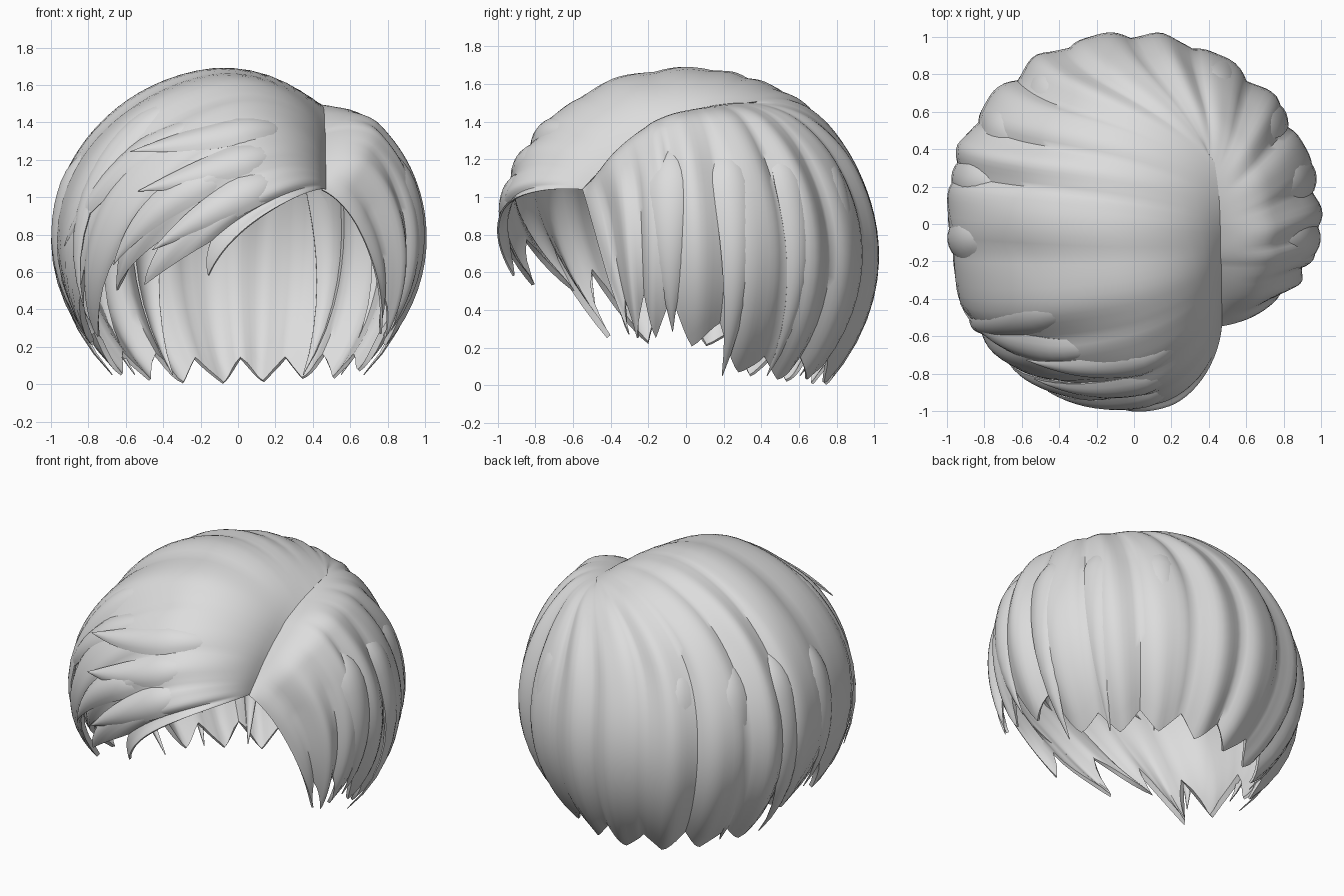
import bpy, bmesh, math, random
from mathutils import Vector

random.seed(4)
cube = bpy.data.objects.get("Cube")
if cube:
    bpy.data.objects.remove(cube, do_unlink=True)

hair = bpy.data.materials.new("light_grey_hair")
hair.use_nodes = True
colour = (0.72, 0.72, 0.72, 1)
hair.diffuse_color = colour
hair.node_tree.nodes["Principled BSDF"].inputs["Base Color"].default_value = colour

MID, RISE = 0.8, 0.9       # head ellipsoid: centre height and vertical radius
LAST, CROWN = 17, 9        # lock numbers, from fringe round the back to front left


def clamp(x):
    return min(1, max(0, x))


def ring(angle, radius, z):
    a = math.radians(angle)
    return (radius * math.cos(a), radius * math.sin(a), z)


def depth_at(u):
    """The volume left of the parting is shallower in front."""
    return 1 - .35 * clamp((u - 13) / 2)


def to_unit(p, depth=1.0):
    y = p[1] / depth if p[1] < 0 else p[1]
    return Vector((p[0], y, (p[2] - MID) / RISE))


def from_unit(p, depth=1.0):
    y = p.y * depth if p.y < 0 else p.y
    return Vector((p.x, y, MID + RISE * p.z))


def strand(root, via, tip, v):
    """Direction on the unit ball along a root, middle, tip path."""
    a, b, c = root.normalized(), via.normalized(), tip.normalized()
    d = a * (2 * (v - .5) * (v - 1)) + b * (4 * v * (1 - v)) + c * (2 * v * (v - .5))
    return d.normalized()


def spline(a, b, c, d, t):
    return (b * 2 + (c - a) * t + (a * 2 - b * 5 + c * 4 - d) * t * t
            + (b * 3 - a - c * 3 + d) * t ** 3) * .5


def sheet(name, rows, thickness):
    """Grid of points made into a thick, smooth sheet."""
    bm = bmesh.new()
    grid = [[bm.verts.new(p) for p in row] for row in rows]
    for r, s in zip(grid, grid[1:]):
        for j in range(len(r) - 1):
            bm.faces.new((r[j], s[j], s[j + 1], r[j + 1]))
    me = bpy.data.meshes.new(name)
    bm.to_mesh(me)
    bm.free()
    me.materials.append(hair)
    ob = bpy.data.objects.new(name, me)
    bpy.context.collection.objects.link(ob)
    bpy.ops.object.select_all(action='DESELECT')
    ob.select_set(True)
    bpy.context.view_layer.objects.active = ob
    mod = ob.modifiers.new("thickness", 'SOLIDIFY')
    mod.thickness = thickness
    mod.thickness_clamp = 2
    mod.offset = -1
    bpy.ops.object.modifier_apply(modifier=mod.name)
    bpy.ops.object.shade_smooth_by_angle(angle=math.radians(45))


# Middle and tip of the locks that frame the face; the rest follow a ring
FACE_LOCKS = {
    0: ((.1, -.93, .88), (-.16, -.92, .58)),
    1: ((-.02, -.95, .96), (-.5, -.82, .53)),
    2: ((-.2, -.9, 1.08), (-.65, -.6, .5)),
    3: ((-.35, -.75, 1.25), (-.75, -.42, .25)),
    4: ((-.5, -.45, 1.45), (-.79, -.2, .22)),
    15: ((.9, -.16, 1.05), (.79, -.16, .25)),
    16: ((.82, -.34, .98), (.79, -.26, .25)),
    17: ((.66, -.48, .8), (.77, -.3, .27)),
}


def lock_key(i):
    """Root on the parting, middle and tip of lock i, in unit space."""
    if i <= CROWN:
        k = i / CROWN
        p, x = k * k * (3 - 2 * k), .47
    else:
        p, x = math.sin(math.pi / 2 * (LAST - i) / (LAST - CROWN)), .45
    root = (x - .04 * p ** 4, -.55 + .88 * p, 1.5 - .46 * (1 - p) ** 2.2)
    if i in FACE_LOCKS:
        via, tip = FACE_LOCKS[i]
    else:
        angle = 19 * (14 - i) + 2
        flare = .2 * abs((i - 9.5) / 4.5) ** 6
        via = ring(angle, .9, 1.1 + .08 * max(0, 10 - i))
        x, y, z = ring(angle, .67 + .6 * flare, random.uniform(0, .03) + flare)
        tip = (x, y * 1.12, z)
    return [to_unit(q, depth_at(i)) for q in (root, via, tip)]


# Main shell: rounded locks with valleys between them and a jagged hem
PER, STEPS = 10, 30
keys = [lock_key(i) for i in range(LAST + 1)]
ridge = [random.uniform(.03, .05) for _ in keys]
rows = []
for k in range(LAST * PER + 1):
    u = k / PER
    i = min(int(u), LAST - 1)
    t = u - i
    near = [keys[min(max(j, 0), LAST)] for j in range(i - 1, i + 3)]
    root, via, tip = [spline(*[n[c] for n in near], t) for c in range(3)]
    amp = ridge[i] * (1 - t) + ridge[i + 1] * t
    valley = 1 - abs(2 * t - 1)
    notch = .04 + .24 * clamp(1 - u / 5.5) + .08 * clamp(u - 13)
    reach = 1 - notch * valley ** 1.2
    rise = .22 + .2 * clamp(1 - u / 5)
    row = []
    for j in range(STEPS + 1):
        v = (j / STEPS) ** 1.1 * reach
        r = 1 + (root.length - 1) * max(0, 1 - v / rise) ** 2
        r += (tip.length - 1) * max(0, 2 * v - 1) ** 2
        grow = clamp((v - .06) / .4)
        r -= amp * valley ** 1.6 * grow
        r += .006 * math.sin(u * math.tau * 1.5 + 3 * v) * grow
        row.append(from_unit(strand(root, via, tip, v) * r, depth_at(u)))
    rows.append(row)
sheet("hair_shell", rows, .035)


def lock(name, root, via, tip, width, lift):
    """Arched strip that tapers to a point and lies on the shell."""
    a, b, c = to_unit(root), to_unit(via), to_unit(tip)
    steps, half = 18, 3
    cols = [[] for _ in range(2 * half + 1)]
    for j in range(steps + 1):
        v = j / steps
        d = strand(a, b, c, v)
        along = strand(a, b, c, min(1, v + .02)) - strand(a, b, c, max(0, v - .02))
        side = along.cross(d).normalized()
        if v < .45:
            w = .15 + .85 * (v / .45) ** .7
        else:
            w = max(.02, 1 - ((v - .45) / .55) ** 1.7)
        start = a.length - .07
        r = start + (1 + lift - start) * math.sin(math.pi / 2 * clamp(v / .45))
        r += (max(c.length, 1) - 1) * max(0, 2 * v - 1) ** 2
        for m, col in enumerate(cols):
            s = (m - half) / half
            h = .035 * s * s * min(1, w + .1)
            col.append(from_unit((d + side * (w * width * s)).normalized() * (r - h)))
    sheet(name, cols, .02)


# Spiky fringe layers swept from the parting to the right
FRINGE = [
    ((.4, -.46, 1.36), (-.05, -.75, 1.34), (-.57, -.72, 1.24)),
    ((.4, -.52, 1.26), (-.03, -.85, 1.17), (-.53, -.82, 1.03)),
    ((.41, -.56, 1.14), (0, -.95, 1), (-.45, -.88, .72)),
    ((.25, -.75, 1.15), (-.3, -.88, 1.02), (-.66, -.74, .64)),
    ((.1, -.6, 1.5), (-.55, -.68, 1.22), (-.92, -.42, .74)),
    ((0, -.4, 1.6), (-.6, -.5, 1.32), (-.82, -.48, .42)),
]
for n, path in enumerate(FRINGE):
    lock(f"fringe_lock_{n + 1}", *path, width=.11, lift=.012)

# Side and back layers, repeated on both sides
for mirror, word in ((1, "left"), (-1, "right")):
    for n, angle in enumerate((-5, 16, 38, 60)):
        front = clamp((16 - angle) / 21)
        path = [ring(angle, .6, 1.4), ring(angle, .95, 1.02),
                ring(angle, .7 + .1 * front, .05 + .25 * front)]
        path = [(mirror * x, y, z) for x, y, z in path]
        lock(f"{word}_side_lock_{n + 1}", *path, width=.12, lift=.002)
